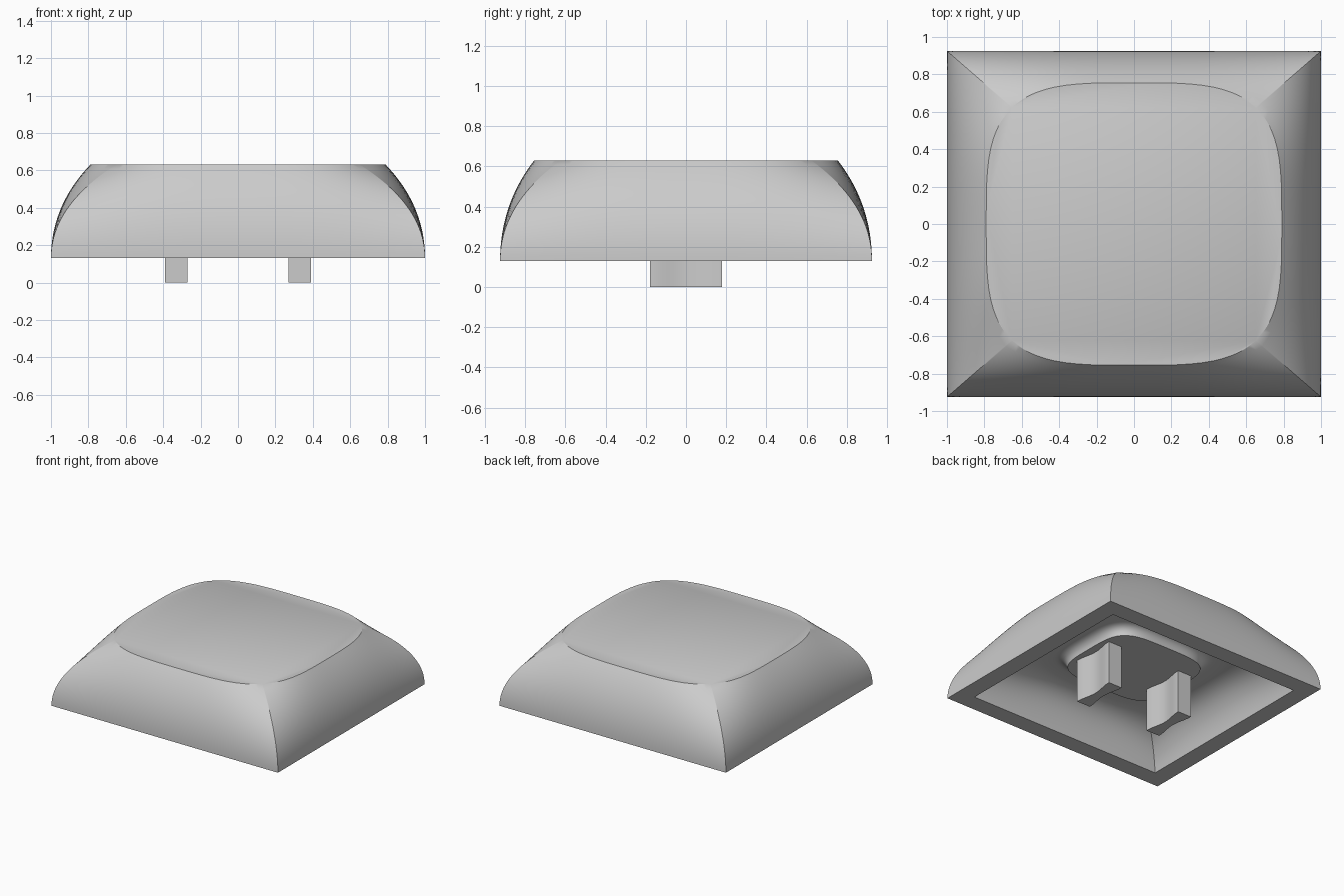
import bpy, bmesh, math

old = bpy.data.objects.get("Cube")
if old:
    bpy.data.objects.remove(old)

grey = bpy.data.materials.new("light_grey_plastic")
grey.use_nodes = True
colour = (0.6, 0.6, 0.6, 1)
grey.diffuse_color = colour
grey.node_tree.nodes["Principled BSDF"].inputs["Base Color"].default_value = colour

SIDE = 32  # samples along each side of a ring


def square():
    """Unit square outline, counter-clockwise, evenly sampled."""
    pts = []
    for i in range(SIDE):
        u = math.sin((i / SIDE - 0.5) * math.pi)   # denser near the corners
        pts.append((1, u))
    out = []
    for k in range(4):
        for a, b in pts:
            for _ in range(k):
                a, b = -b, a
            out.append((a, b))
    return out


def rect(hx, hy):
    return [(a * hx, b * hy) for a, b in square()]


def soft_rect(hx, hy, n):
    """Rounded outline with gently bulging sides."""
    pts = []
    for a, b in square():
        k = (abs(a) ** n + abs(b) ** n) ** (-1 / n)
        pts.append((a * k * hx, b * k * hy))
    return pts


def blend(start, end, z0, zc, z1, steps, fc=0.0):
    """Rings from one outline to another along a curved profile."""
    rings = []
    for i in range(steps + 1):
        t = i / steps
        f = 2 * t * (1 - t) * fc + t * t
        z = (1 - t) ** 2 * z0 + 2 * t * (1 - t) * zc + t * t * z1
        rings.append([(p[0] + (q[0] - p[0]) * f, p[1] + (q[1] - p[1]) * f, z)
                      for p, q in zip(start, end)])
    return rings


def finish(name, bm):
    bmesh.ops.recalc_face_normals(bm, faces=bm.faces)
    mesh = bpy.data.meshes.new(name)
    bm.to_mesh(mesh)
    bm.free()
    mesh.materials.append(grey)
    ob = bpy.data.objects.new(name, mesh)
    bpy.context.collection.objects.link(ob)
    bpy.ops.object.select_all(action='DESELECT')
    ob.select_set(True)
    bpy.context.view_layer.objects.active = ob
    bpy.ops.object.shade_smooth_by_angle(angle=math.radians(30))
    return ob


def loft(name, rings):
    bm = bmesh.new()
    loops = [[bm.verts.new(p) for p in ring] for ring in rings]
    for lo, hi in zip(loops, loops[1:]):
        for i in range(len(lo)):
            j = (i + 1) % len(lo)
            bm.faces.new((lo[i], lo[j], hi[j], hi[i]))
    bm.faces.new(loops[0])
    bm.faces.new(loops[-1])
    return finish(name, bm)


# Cap shell: domed outside, flat rim, hollow inside and a filleted boss
outside = blend(rect(1, 0.925), soft_rect(0.79, 0.755, 3.6), 0.13, 0.41, 0.63, 20)
inside = blend(rect(0.86, 0.785), soft_rect(0.6, 0.56, 3.2), 0.13, 0.40, 0.42, 16, 0.2)
boss = blend(soft_rect(0.52, 0.47, 3.6), soft_rect(0.43, 0.38, 4),
             0.42, 0.42, 0.345, 8, 0.9)
loft("key_cap", outside[::-1] + inside + boss)


# Mounting legs: straight prisms with a narrowed waist
def leg(name, cx):
    half, steps = 0.18, 24
    edge = []
    for i in range(steps + 1):
        y = half * (2 * i / steps - 1)
        edge.append((0.06 - 0.024 * math.cos(y / half * math.pi / 2) ** 2, y))
    outline = edge + [(-x, y) for x, y in reversed(edge)]
    bm = bmesh.new()
    base = bm.faces.new([bm.verts.new((cx + x, y, 0)) for x, y in outline])
    top = bmesh.ops.extrude_face_region(bm, geom=[base])["geom"]
    bmesh.ops.translate(bm, vec=(0, 0, 0.36),
                        verts=[v for v in top if isinstance(v, bmesh.types.BMVert)])
    finish(name, bm)


for label, side in (("left", 1), ("right", -1)):
    leg(label + "_mounting_leg", side * 0.33)
